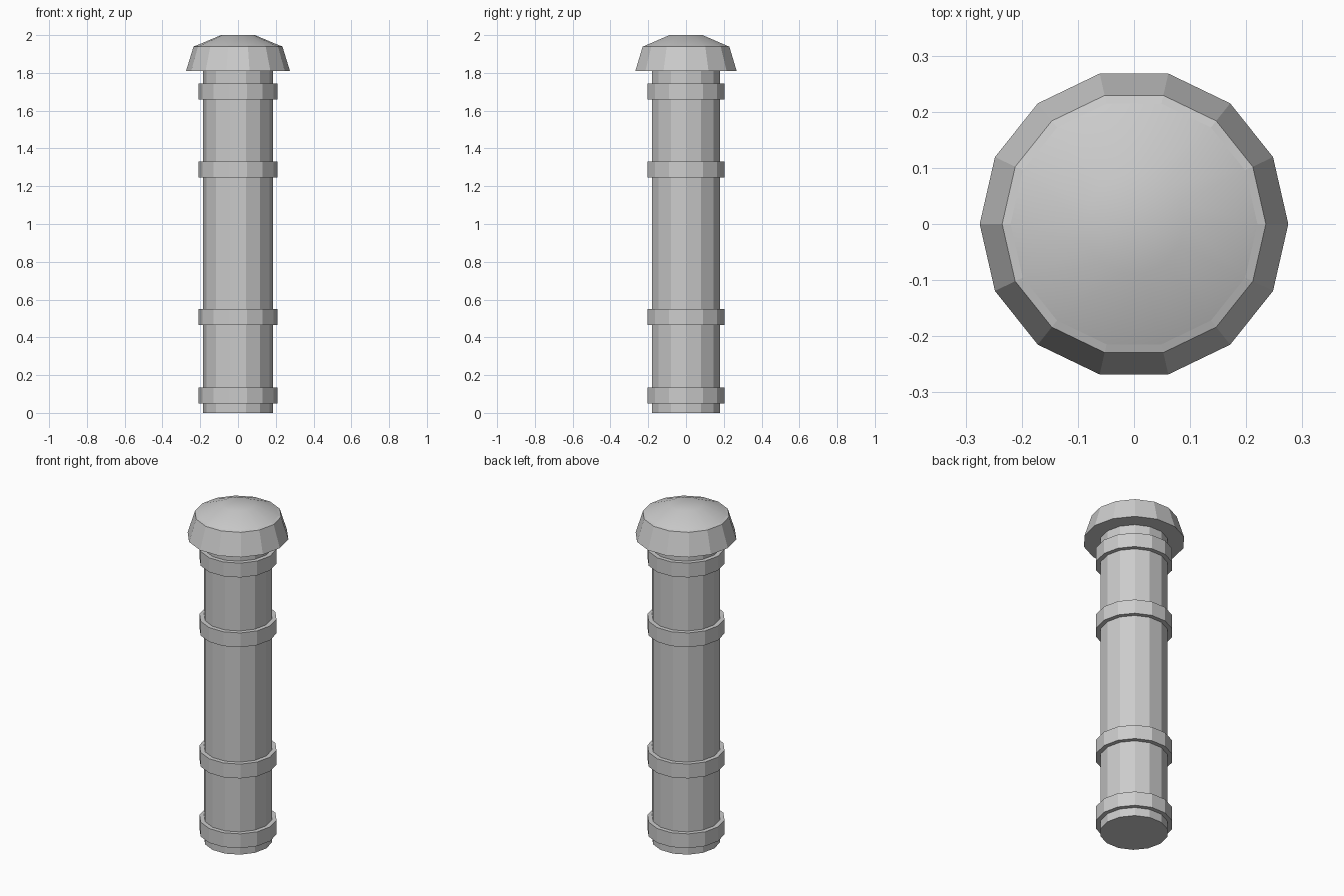
import bpy
import bmesh
from math import cos, sin, tau, radians

cube = bpy.data.objects.get("Cube")
if cube:
    bpy.data.objects.remove(cube, do_unlink=True)

SIDES = 14

grey = bpy.data.materials.new("stone_grey")
grey.use_nodes = True
colour = (0.6, 0.6, 0.6, 1)
grey.diffuse_color = colour
grey.node_tree.nodes["Principled BSDF"].inputs["Base Color"].default_value = colour


def lathe(name, profile, smooth_from=None):
    """Closed solid turned from (radius, height) points, bottom to top."""
    bm = bmesh.new()
    rings = [[bm.verts.new((r * cos(tau * i / SIDES), r * sin(tau * i / SIDES), z))
              for i in range(SIDES)] for r, z in profile]
    bm.faces.new(rings[0][::-1])
    for level, (low, high) in enumerate(zip(rings, rings[1:])):
        for i in range(SIDES):
            j = (i + 1) % SIDES
            face = bm.faces.new((low[i], low[j], high[j], high[i]))
            face.smooth = smooth_from is not None and level >= smooth_from
    top = bm.faces.new(rings[-1])
    top.smooth = smooth_from is not None
    mesh = bpy.data.meshes.new(name)
    bm.to_mesh(mesh)
    bm.free()
    mesh.materials.append(grey)
    obj = bpy.data.objects.new(name, mesh)
    bpy.context.collection.objects.link(obj)
    return obj


# Straight post
lathe("post_shaft", [(0.185, 0), (0.185, 1.82)])

# Raised bands around the post
for number, base in enumerate((0.05, 0.465, 1.245, 1.66), 1):
    lathe(f"band_{number}", [(0.21, base), (0.21, base + 0.085)])

# Flared cap: faceted skirt, narrow rim and softly shaded crown
cap = lathe("cap", [(0.275, 1.81), (0.235, 1.94), (0.22, 1.945), (0.09, 2.0)], smooth_from=2)
bpy.ops.object.select_all(action="DESELECT")
cap.select_set(True)
bpy.context.view_layer.objects.active = cap
